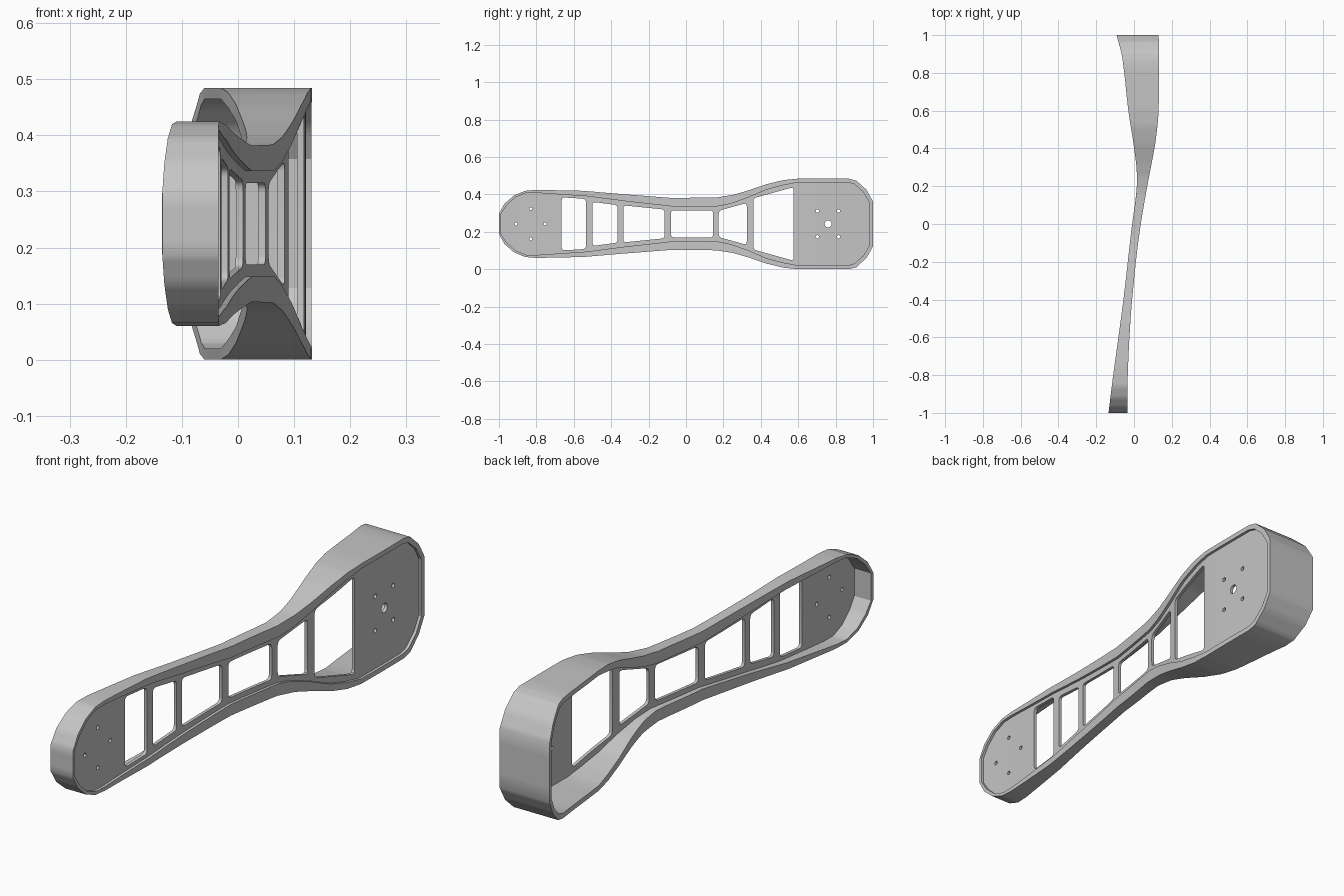
import bpy, bmesh, math

cube = bpy.data.objects.get("Cube")
if cube:
    bpy.data.objects.remove(cube, do_unlink=True)

MID = 0.2425       # height of the mirror line
RECESS = 0.011     # plate sits this far behind the lip
THICK = 0.013      # plate thickness

grey = bpy.data.materials.new("plain_grey")
grey.use_nodes = True
grey.diffuse_color = (0.56, 0.56, 0.56, 1)
grey.node_tree.nodes["Principled BSDF"].inputs["Base Color"].default_value = (0.56, 0.56, 0.56, 1)

# Half outlines (y, half height), outer and inner edge of the rim
OUTER = [(-1, .055), (-.97, .108), (-.92, .152), (-.86, .177), (-.8, .182), (-.55, .177),
         (-.35, .16), (-.08, .139), (.16, .141), (.25, .155), (.33, .178), (.43, .212),
         (.52, .234), (.6, .242), (.87, .242), (.91, .232), (.965, .182), (1, .12)]
INNER = [(-.988, .055), (-.958, .1), (-.912, .142), (-.855, .165), (-.8, .166), (-.53, .148),
         (-.33, .122), (-.08, .094), (.17, .094), (.24, .108), (.33, .14), (.43, .183),
         (.52, .207), (.6, .222), (.865, .222), (.9, .212), (.948, .17), (.98, .115)]

# Sweep of the front (lip) and back edges, (y, x)
FRONT = [(-1, -.035), (-.8, -.033), (-.5, -.018), (-.2, .01), (0, .036), (.2, .07),
         (.4, .108), (.5, .122), (.62, .131), (1, .131)]
BACK = [(-1, -.135), (-.8, -.11), (-.4, -.056), (0, -.01), (.15, .011), (.27, .015),
        (.42, -.002), (.6, -.03), (.88, -.062), (1, -.092)]


def smooth(table, y):
    """Smooth cubic interpolation through a table of points."""
    last = len(table) - 1
    i = 0
    while i < last - 1 and y > table[i + 1][0]:
        i += 1

    def slope(k):
        a, b = table[max(k - 1, 0)], table[min(k + 1, last)]
        return (b[1] - a[1]) / (b[0] - a[0])
    (y0, x0), (y1, x1) = table[i], table[i + 1]
    h = y1 - y0
    t = min(max((y - y0) / h, 0), 1)
    return ((1 + 2 * t) * (1 - t) ** 2 * x0 + t * (1 - t) ** 2 * h * slope(i)
            + t * t * (3 - 2 * t) * x1 + t * t * (t - 1) * h * slope(i + 1))


def closed_outline(half, sub, grow=0.0):
    """Mirror a half outline about the mid line and subdivide it."""
    half = [(y * (1 + grow), h + grow) for y, h in half]
    loop = [(y, MID + h) for y, h in half] + [(y, MID - h) for y, h in reversed(half)]
    pts = []
    for a, b in zip(loop, loop[1:] + loop[:1]):
        pts += [(a[0] + (b[0] - a[0]) * k / sub, a[1] + (b[1] - a[1]) * k / sub) for k in range(sub)]
    return pts


def window(y0, y1, h0, h1, r=0.018):
    """Trapezoid opening with rounded corners."""
    c = [(y0, MID - h0), (y1, MID - h1), (y1, MID + h1), (y0, MID + h0)]
    pts = []
    for i, p in enumerate(c):
        ends = []
        for q in (c[i - 1], c[(i + 1) % 4]):
            d = math.dist(p, q)
            ends.append([p[k] + (q[k] - p[k]) * r / d for k in (0, 1)])
        for s in range(5):
            t = s / 4
            pts.append([(1 - t) ** 2 * ends[0][k] + 2 * t * (1 - t) * p[k] + t * t * ends[1][k]
                        for k in (0, 1)])
    return pts


def round_hole(y, dz, r, n=14):
    return [(y + r * math.cos(math.tau * i / n), MID + dz + r * math.sin(math.tau * i / n))
            for i in range(n)]


def finish(bm, name):
    bmesh.ops.recalc_face_normals(bm, faces=bm.faces)
    mesh = bpy.data.meshes.new(name)
    bm.to_mesh(mesh)
    bm.free()
    mesh.materials.append(grey)
    obj = bpy.data.objects.new(name, mesh)
    bpy.context.collection.objects.link(obj)
    bpy.ops.object.select_all(action='DESELECT')
    obj.select_set(True)
    bpy.context.view_layer.objects.active = obj
    bpy.ops.object.shade_smooth_by_angle(angle=math.radians(30))


# Rim: a four-sided section swept around the outline
bm = bmesh.new()
rings = []
for o, n in zip(closed_outline(OUTER, 4), closed_outline(INNER, 4)):
    section = [(smooth(FRONT, o[0]), *o), (smooth(FRONT, n[0]), *n),
               (smooth(BACK, n[0]), *n), (smooth(BACK, o[0]), *o)]
    rings.append([bm.verts.new(co) for co in section])
for a, b in zip(rings, rings[1:] + rings[:1]):
    for k in range(4):
        j = (k + 1) % 4
        bm.faces.new((a[k], a[j], b[j], b[k]))
finish(bm, "rim")

# Plate: flat panel with openings, then bent to follow the front edge
loops = [closed_outline(INNER, 1, grow=0.004),
         window(-.665, -.535, .142, .134), window(-.5, -.365, .118, .1),
         window(-.335, -.115, .099, .077), window(-.08, .145, .073, .073),
         window(.175, .325, .071, .112), window(.36, .575, .137, .197),
         round_hole(.76, 0, .019)]
loops += [round_hole(y, dz, .009) for y in (.702, .816) for dz in (-.069, .069)]
loops += [round_hole(y, dz, .008)
          for y, dz in ((-.83, .081), (-.83, -.081), (-.91, 0), (-.753, 0))]
bm = bmesh.new()
for loop in loops:
    vs = [bm.verts.new((0, y, z)) for y, z in loop]
    for a, b in zip(vs, vs[1:] + vs[:1]):
        bm.edges.new((a, b))
bmesh.ops.triangle_fill(bm, use_beauty=True, edges=bm.edges[:], normal=(1, 0, 0))
for i in range(-15, 16):
    bmesh.ops.bisect_plane(bm, geom=bm.verts[:] + bm.edges[:] + bm.faces[:],
                           plane_co=(0, i / 16 + 0.003, 0), plane_no=(0, 1, 0))
border = [e for e in bm.edges if len(e.link_faces) == 1]
panel = bm.faces[:]
back = {}
for v in bm.verts[:]:
    v.co.x = smooth(FRONT, v.co.y) - RECESS
    back[v] = bm.verts.new((v.co.x - THICK, v.co.y, v.co.z))
for f in panel:
    bm.faces.new([back[v] for v in reversed(f.verts)])
for e in border:
    a, b = e.verts
    bm.faces.new((a, b, back[b], back[a]))
finish(bm, "plate")
